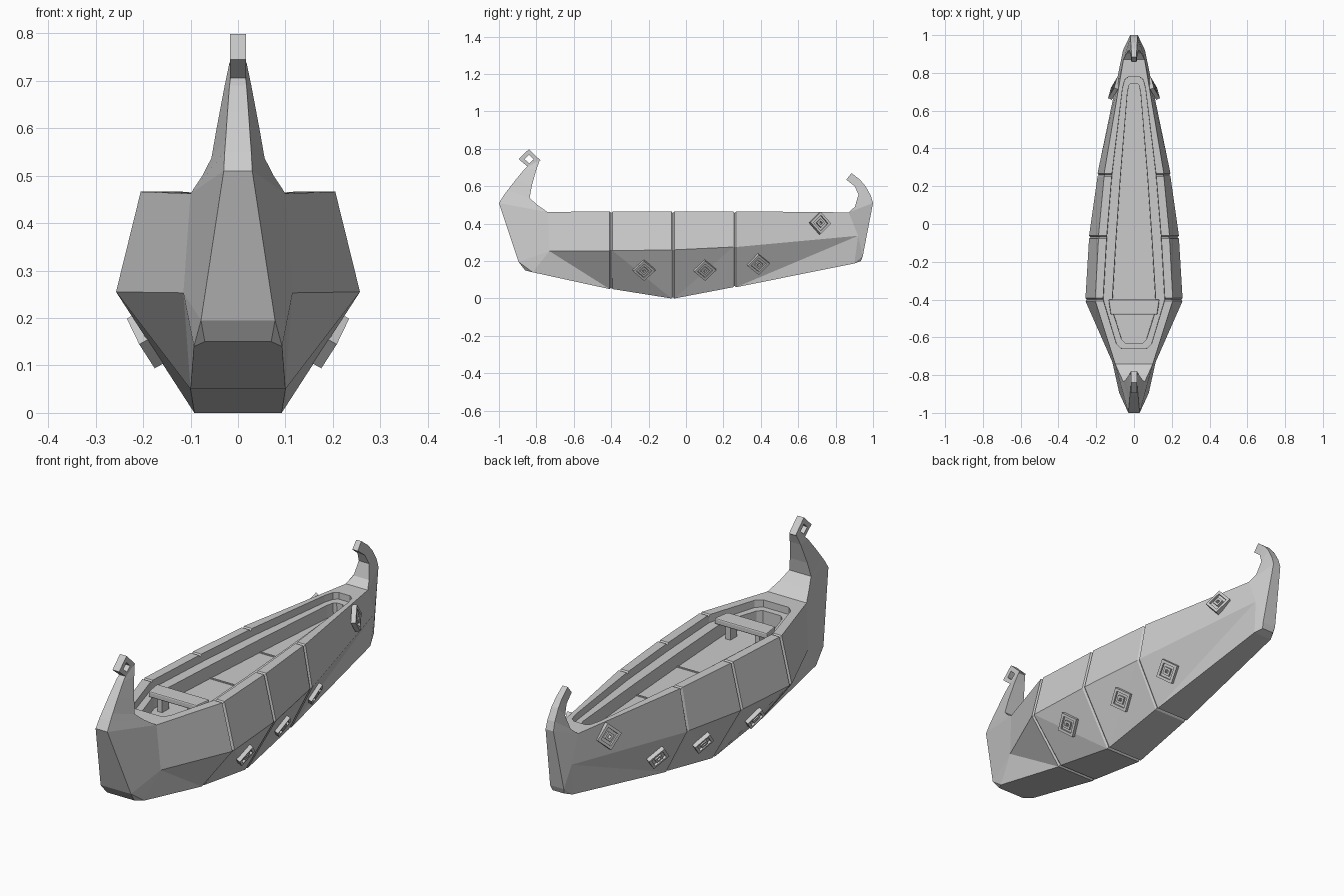
import bpy, bmesh
from mathutils import Vector, Matrix
from mathutils.bvhtree import BVHTree

if "Cube" in bpy.data.objects:
    bpy.data.objects.remove(bpy.data.objects["Cube"])

grey = bpy.data.materials.new("plain_grey")
grey.diffuse_color = (0.6, 0.6, 0.6, 1)
grey.use_nodes = True
grey.node_tree.nodes["Principled BSDF"].inputs["Base Color"].default_value = grey.diffuse_color


def make(name, verts, faces):
    bm = bmesh.new()
    vs = [bm.verts.new(v) for v in verts]
    for f in faces:
        bm.faces.new([vs[i] for i in f])
    bmesh.ops.recalc_face_normals(bm, faces=bm.faces)
    me = bpy.data.meshes.new(name)
    bm.to_mesh(me)
    bm.free()
    me.materials.append(grey)
    ob = bpy.data.objects.new(name, me)
    bpy.context.scene.collection.objects.link(ob)
    return ob


def box(name, x0, x1, y0, y1, z0, z1, taper=0.0):
    v = [(x0 + taper, y0, z0), (x1 - taper, y0, z0), (x1, y1, z0), (x0, y1, z0)]
    v += [(x, y, z1) for x, y, _ in v]
    return make(name, v, [(0, 1, 2, 3), (4, 5, 6, 7), (0, 1, 5, 4),
                          (1, 2, 6, 5), (2, 3, 7, 6), (3, 0, 4, 7)])


def ring(name, outer, inner, t, M):
    """Flat frame with an opening, t thick along the local third axis."""
    n = len(outer)
    v = [M @ Vector((p[0], p[1], w)) for w in (0, t) for loop in (outer, inner) for p in loop]
    f = []
    for i in range(n):
        j = (i + 1) % n
        f += [(i, j, n + j, n + i), (2*n + i, 2*n + j, 3*n + j, 3*n + i),
              (i, j, 2*n + j, 2*n + i), (n + i, n + j, 3*n + j, 3*n + i)]
    return make(name, v, f)


# hull stations: keel, chine and rim points (x, y, z) on the +x side
def st(y, k, c, r):
    return [(k[0], y, k[1]), (c[0], y, c[1]), (r[0], y, r[1])]


stations = [[(0.07, -0.86, 0.15), (0.078, -0.895, 0.195), (0.03, -1.0, 0.51)],
            [(0.093, -0.82, 0.14), (0.115, -0.73, 0.253), (0.10, -0.74, 0.462)]]
for y, k, c, r in [(-0.40, (0.10, 0.05), (0.257, 0.255), (0.205, 0.466)),
                   (-0.07, (0.092, 0.0), (0.238, 0.26), (0.188, 0.466)),
                   (0.26, (0.085, 0.06), (0.193, 0.275), (0.158, 0.466))]:
    # each panel seam is a shallow V groove
    stations.append(st(y - 0.008, k, c, r))
    stations.append(st(y, (k[0]*.97, k[1] + .007), (c[0]*.97, c[1]), (r[0]*.97, r[1] - .01)))
    stations.append(st(y + 0.008, k, c, r))
stations += [[(0.048, 0.90, 0.187), (0.058, 0.92, 0.335), (0.056, 0.87, 0.46)],
             [(0.03, 0.935, 0.20), (0.035, 0.945, 0.225), (0.02, 1.0, 0.51)]]

verts, faces = [], []
for s in stations:
    verts += s + [(-x, y, z) for x, y, z in s]
for i in range(len(stations) - 1):
    a, b = i*6, i*6 + 6
    faces += [(a, b, b + 3, a + 3), (a + 2, a + 5, b + 5, b + 2)]
    for o in (0, 3):
        faces.append((a + 1 + o, b + 1 + o, b + 2 + o, a + 2 + o))
        k0, c0, k1, c1 = a + o, a + 1 + o, b + o, b + 1 + o
        if stations[i][0][1] < -0.1:
            faces += [(k0, k1, c0), (c0, k1, c1)]
        else:
            faces += [(k0, k1, c1), (k0, c1, c0)]
e = len(verts) - 6
for q in (0, e):
    faces += [(q, q + 1, q + 4, q + 3), (q + 1, q + 2, q + 5, q + 4)]
hull = make("hull", verts, faces)
tree = BVHTree.FromPolygons([Vector(v) for v in verts], faces)


# stepped well cut into the deck
def well(name, half, z0, flare):
    pts = [(x, y) for y, x in half] + [(-x, y) for y, x in reversed(half)]
    n = len(pts)
    v = [(x, y, z0) for x, y in pts] + [(x*flare, y, 0.52) for x, y in pts]
    f = [tuple(range(n)), tuple(range(n, 2*n))]
    f += [(i, (i + 1) % n, n + (i + 1) % n, n + i) for i in range(n)]
    return make(name, v, f)


cutters = [well("ledge_cutter", [(-0.66, 0.065), (-0.635, 0.092), (-0.40, 0.162), (-0.07, 0.143),
                                 (0.26, 0.116), (0.72, 0.060), (0.765, 0.048), (0.78, 0.028)], 0.43, 1.03),
           well("floor_cutter", [(-0.63, 0.045), (-0.61, 0.065), (-0.45, 0.115), (-0.40, 0.113),
                                 (-0.07, 0.093), (0.26, 0.070), (0.70, 0.034), (0.735, 0.026),
                                 (0.745, 0.015)], 0.37, 1.05)]
for c in cutters:
    m = hull.modifiers.new("cut", 'BOOLEAN')
    m.operation, m.solver, m.object = 'DIFFERENCE', 'EXACT', c
    bpy.context.view_layer.objects.active = hull
    bpy.ops.object.modifier_apply(modifier=m.name)
    bpy.data.objects.remove(c)

# seams across the floor
for i, (y, w) in enumerate([(-0.07, 0.093), (0.26, 0.070)]):
    box("floor_seam_%d" % i, -w, w, y - 0.004, y + 0.004, 0.368, 0.374)


# tall prow and curled stern post: sections of outer and inner points
def post(name, secs):
    v, f = [], [(0, 1, 2, 3)]
    for wo, yo, zo, wi, yi, zi in secs:
        v += [(-wo, yo, zo), (wo, yo, zo), (wi, yi, zi), (-wi, yi, zi)]
    for i in range(len(secs) - 1):
        a = i*4
        f += [(a + j, a + (j + 1) % 4, a + 4 + (j + 1) % 4, a + 4 + j) for j in range(4)]
    f.append(tuple(range(len(v) - 4, len(v))))
    return make(name, v, f)


post("prow_post", [(0.03, -1.0, 0.51, 0.10, -0.74, 0.462), (0.028, -0.975, 0.55, 0.075, -0.795, 0.50),
                   (0.026, -0.955, 0.577, 0.056, -0.836, 0.537), (0.022, -0.91, 0.635, 0.045, -0.825, 0.60),
                   (0.018, -0.865, 0.69, 0.028, -0.80, 0.69), (0.015, -0.840, 0.712, 0.018, -0.782, 0.738)])
post("stern_post", [(0.02, 1.0, 0.51, 0.056, 0.87, 0.46), (0.019, 0.988, 0.55, 0.040, 0.903, 0.49),
                    (0.017, 0.96, 0.60, 0.026, 0.922, 0.555), (0.015, 0.93, 0.635, 0.019, 0.902, 0.60),
                    (0.013, 0.885, 0.67, 0.014, 0.857, 0.635)])

# diamond eye at the top of the prow
ring("prow_head", [(-0.895, 0.745), (-0.84, 0.798), (-0.778, 0.738), (-0.838, 0.698)],
     [(-0.864, 0.745), (-0.84, 0.768), (-0.815, 0.743), (-0.838, 0.722)], 0.034,
     Matrix(((0, 0, 1, -0.017), (1, 0, 0, 0), (0, 1, 0, 0), (0, 0, 0, 1))))

# diamond ornaments lying on the hull sides
def diamond(r):
    return [(r, 0), (0, r), (-r, 0), (0, -r)]


for i, (y, z, yaw, lift) in enumerate([(-0.225, 0.155, 0, 0), (0.10, 0.155, 0, 0),
                                       (0.385, 0.187, 0, 0), (0.71, 0.40, -0.25, 0.01)]):
    loc, nor, _, _ = tree.ray_cast(Vector((1, y, z)), Vector((-1, 0, 0)))
    if nor.x < 0:
        nor = -nor
    nor = (nor - Vector((0, yaw, 0))).normalized()
    u = (Vector((0, 1, 0)) - nor * nor.y).normalized()
    v = nor.cross(u)
    p = loc + nor * (lift - 0.004)
    M = Matrix((u, v, nor)).transposed().to_4x4()
    M.translation = p
    for side in (1, -1):
        S = Matrix.Diagonal((side, 1, 1, 1)) @ M
        tag = "%d_%s" % (i, "right" if side > 0 else "left")
        ring("ornament_frame_" + tag, diamond(0.06), diamond(0.042), 0.022, S)
        ring("ornament_plate_" + tag, diamond(0.044), diamond(0.018), 0.012, S)
        ring("ornament_boss_" + tag, diamond(0.024), diamond(0.010), 0.022, S)

# seat across the well with two supports
seat = box("seat", -0.135, 0.135, -0.48, -0.40, 0.432, 0.460, 0.012)
b = seat.modifiers.new("soft_edges", 'BEVEL')
b.width, b.segments = 0.006, 2
for side in (1, -1):
    x = side * 0.075
    box("seat_support_" + ("right" if side > 0 else "left"), x - 0.012, x + 0.012, -0.465, -0.415, 0.365, 0.435)
